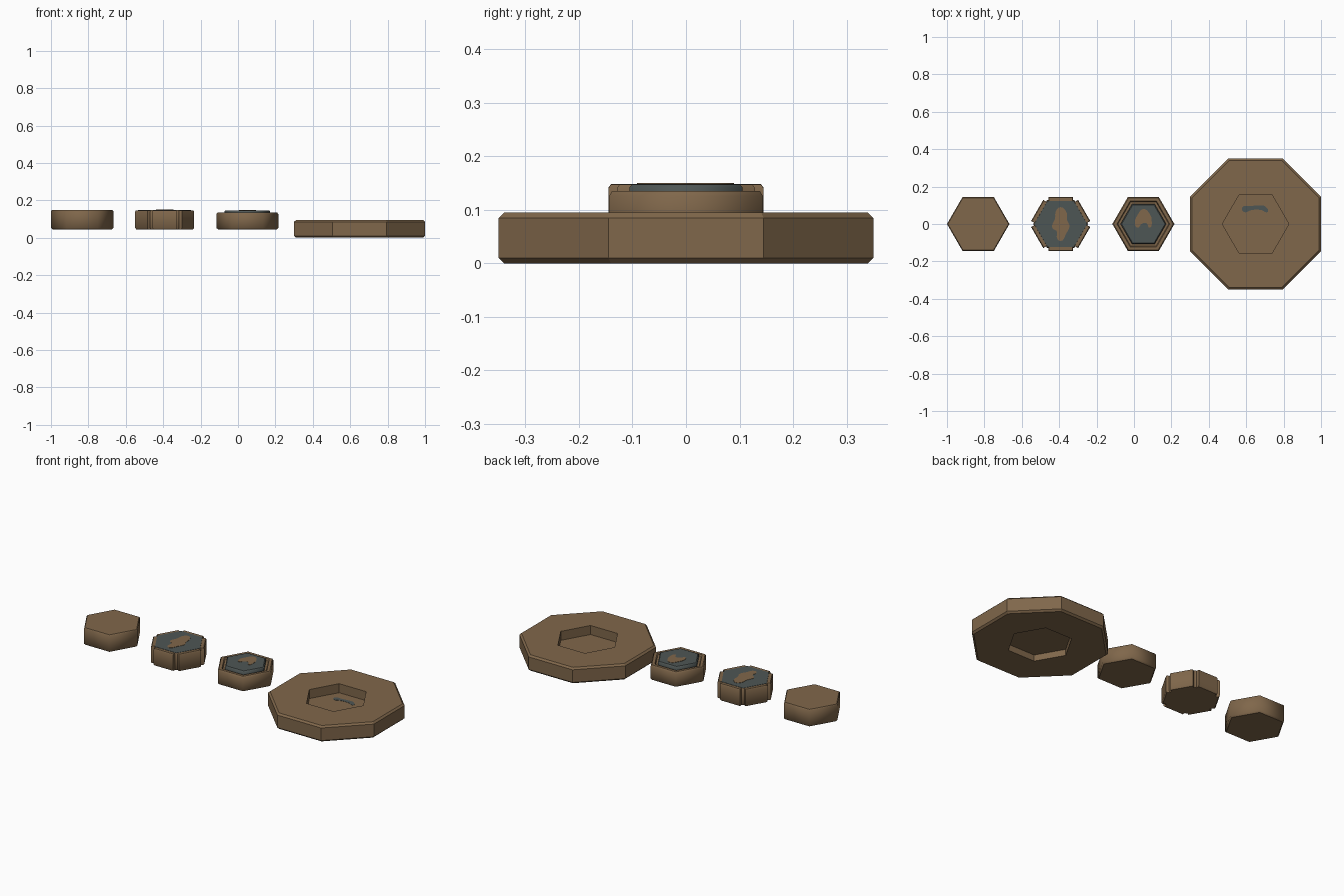
import bpy, bmesh
from math import cos, sin, pi, radians
from mathutils import Matrix, Vector

cube = bpy.data.objects.get("Cube")
if cube:
    bpy.data.objects.remove(cube, do_unlink=True)


def material(name, rgb):
    m = bpy.data.materials.new(name)
    m.use_nodes = True
    color = (*rgb, 1)
    m.diffuse_color = color
    m.node_tree.nodes["Principled BSDF"].inputs["Base Color"].default_value = color
    return m


BROWN = material("earth_brown", (0.216, 0.136, 0.070))
SLATE = material("slate_grey", (0.076, 0.092, 0.089))


def polygon(sides, radius, turn=0.0):
    return [Vector((radius * cos(2 * pi * i / sides + turn),
                    radius * sin(2 * pi * i / sides + turn))) for i in range(sides)]


def solid(name, outline, levels, x, mat, smooth=True):
    """Stack scaled copies of an outline at the given (scale, z) levels."""
    bm = bmesh.new()
    rings = [[bm.verts.new((p.x * s, p.y * s, z)) for p in outline] for s, z in levels]
    n = len(outline)
    for low, high in zip(rings, rings[1:]):
        for i in range(n):
            j = (i + 1) % n
            bm.faces.new((low[i], low[j], high[j], high[i]))
    bm.faces.new(reversed(rings[0]))
    bm.faces.new(rings[-1])
    bm.normal_update()
    for f in bm.faces:
        f.smooth = smooth and abs(f.normal.z) < 0.9
    for e in bm.edges:
        e.smooth = e.calc_face_angle(0) < radians(65)
    mesh = bpy.data.meshes.new(name)
    bm.to_mesh(mesh)
    bm.free()
    mesh.materials.append(mat)
    obj = bpy.data.objects.new(name, mesh)
    obj.location.x = x
    bpy.context.collection.objects.link(obj)
    return obj


def patch(name, points, x, z, mat):
    """Thin rounded blotch lying on a surface."""
    curve = bpy.data.curves.new(name, "CURVE")
    curve.dimensions = "2D"
    curve.fill_mode = "BOTH"
    curve.extrude = 0.001
    curve.resolution_u = 4
    spline = curve.splines.new("BEZIER")
    spline.bezier_points.add(len(points) - 1)
    spline.use_cyclic_u = True
    for bp, (px, py) in zip(spline.bezier_points, points):
        bp.co = (px, py, 0)
        bp.handle_left_type = bp.handle_right_type = "AUTO"
    curve.materials.append(mat)
    obj = bpy.data.objects.new(name, curve)
    obj.location = (x, 0, z)
    bpy.context.collection.objects.link(obj)
    bpy.ops.object.select_all(action="DESELECT")
    obj.select_set(True)
    bpy.context.view_layer.objects.active = obj
    bpy.ops.object.convert(target="MESH")


# Octagonal base with a hexagonal recess on both faces
BASE_X = 0.65
octagon = polygon(8, 0.35 / cos(pi / 8), pi / 8)
base = solid("octagonal_base", octagon,
             [(0.97, 0), (1, 0.01), (1, 0.085), (0.97, 0.095)], BASE_X, BROWN, False)
bpy.context.view_layer.objects.active = base
for low, high in ((-0.1, 0.037), (0.041, 0.2)):
    cutter = solid("recess_cutter", polygon(6, 0.178), [(1, low), (1, high)],
                   BASE_X, BROWN, False)
    cutter.hide_render = True
    mod = base.modifiers.new("recess", "BOOLEAN")
    mod.operation = "DIFFERENCE"
    mod.solver = "EXACT"
    mod.object = cutter
    bpy.ops.object.modifier_apply(modifier=mod.name)
    bpy.data.objects.remove(cutter, do_unlink=True)
patch("recess_blotch", [(-0.07, 0.09), (-0.03, 0.095), (0.02, 0.1), (0.05, 0.095),
                        (0.065, 0.065), (0.03, 0.075), (-0.02, 0.075), (-0.065, 0.065)],
      BASE_X, 0.0415, SLATE)

# Plain hexagonal piece
solid("plain_piece", polygon(6, 0.167),
      [(0.95, 0.045), (1, 0.053), (1, 0.142), (0.97, 0.148)], -0.833, BROWN)

# Notched piece: a raised pad on each side, a step back at each corner
NOTCH_X = -0.392
notched = []
for i in range(6):
    turn = Matrix.Rotation(i * pi / 3 + pi / 6, 2)
    side = [(0.127, -0.065), (0.145, -0.065), (0.145, 0.065), (0.127, 0.065),
            (0.127, 0.0733)]
    notched += [turn @ Vector(p) for p in side]
solid("notched_piece", notched,
      [(0.96, 0.045), (1, 0.052), (1, 0.14), (0.97, 0.147)], NOTCH_X, BROWN)
solid("notched_piece_inlay", polygon(6, 0.143), [(1, 0.144), (0.99, 0.1485)],
      NOTCH_X, SLATE)
patch("notched_piece_blotch", [(0, 0.09), (0.03, 0.065), (0.035, 0.02), (0.047, -0.01),
                               (0.03, -0.05), (0, -0.092), (-0.02, -0.075),
                               (-0.02, -0.04), (-0.045, -0.02), (-0.03, 0.03),
                               (-0.025, 0.07)], NOTCH_X, 0.149, BROWN)

# Capped piece: bevelled rim, narrow groove and a raised slate cap
CAP_X = 0.05
solid("capped_piece", polygon(6, 0.166),
      [(0.95, 0.045), (1, 0.053), (1, 0.126), (0.96, 0.135), (0.85, 0.135),
       (0.82, 0.126)], CAP_X, BROWN)
solid("slate_cap", polygon(6, 0.122), [(1, 0.12), (1, 0.142), (0.95, 0.147)],
      CAP_X, SLATE)
patch("cap_blotch", [(0, 0.08), (0.03, 0.06), (0.045, 0.01), (0.035, -0.02),
                     (0.015, 0.005), (-0.01, 0), (-0.03, -0.02), (-0.045, 0),
                     (-0.03, 0.05)], CAP_X, 0.1475, BROWN)
